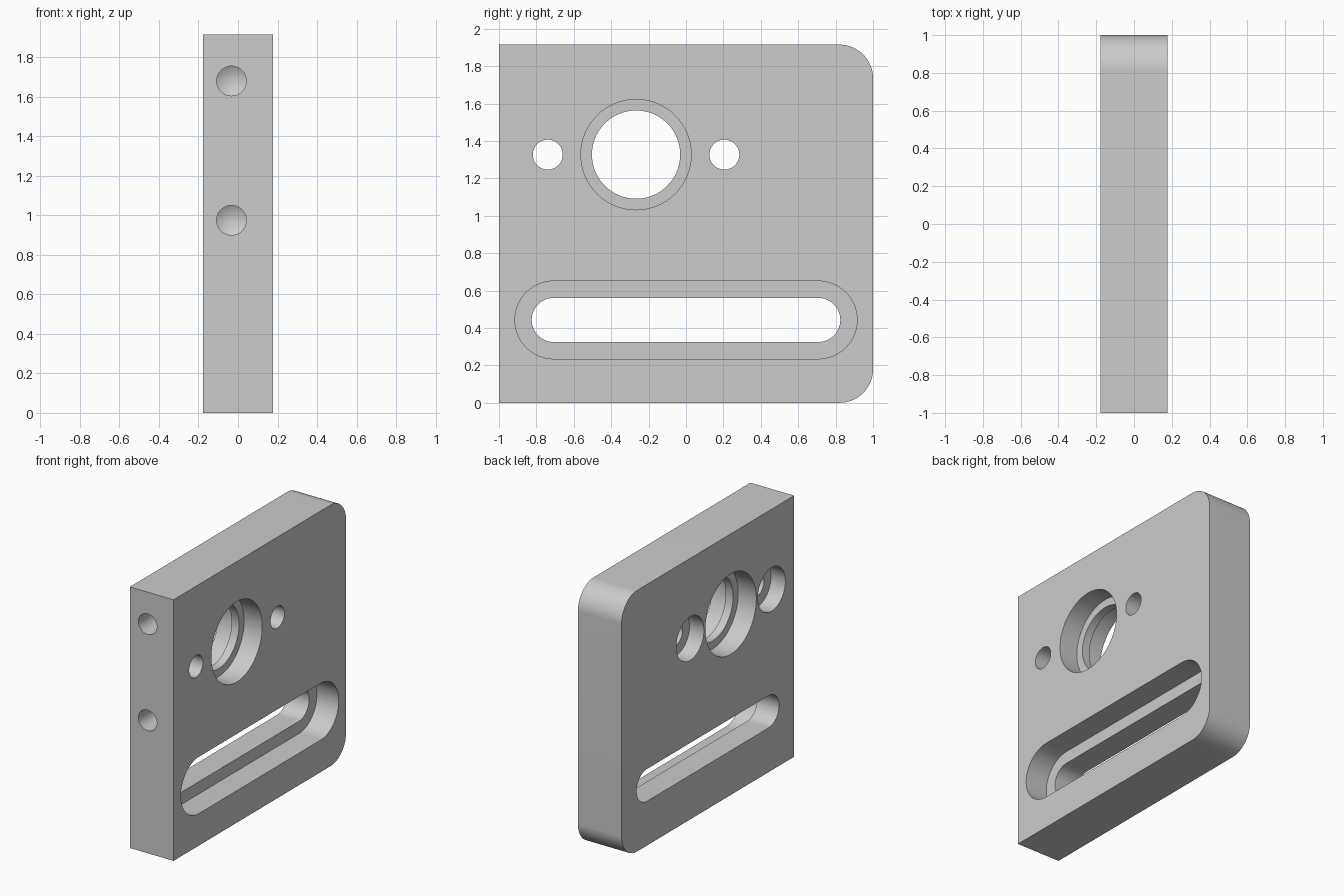
import bpy, bmesh
from math import sin, cos, pi
from mathutils import Vector

if "Cube" in bpy.data.objects:
    bpy.data.objects.remove(bpy.data.objects["Cube"], do_unlink=True)

HALF = 0.177      # half of the plate thickness
TOP = 1.915       # plate height
OVER = 0.05       # cutter overshoot


def arc(cy, cz, r, start, end, n):
    """Points (y, z) on an arc; angles in half turns."""
    angles = [pi * (start + (end - start) * i / n) for i in range(n + 1)]
    return [(cy + r * cos(a), cz + r * sin(a)) for a in angles]


def circle(cy, cz, r):
    return arc(cy, cz, r, 0, 2, 64)[:-1]


def slot(cz, half, r):
    return arc(half, cz, r, -0.5, 0.5, 32) + arc(-half, cz, r, 0.5, 1.5, 32)


def extrude(name, points, direction, tip=0):
    """Solid from an outline of 3D points, with an optional conical end."""
    bm = bmesh.new()
    base = bm.faces.new([bm.verts.new(p) for p in points])
    res = bmesh.ops.extrude_face_region(bm, geom=[base], use_keep_orig=True)
    verts = [g for g in res["geom"] if isinstance(g, bmesh.types.BMVert)]
    cap = [g for g in res["geom"] if isinstance(g, bmesh.types.BMFace)]
    bmesh.ops.translate(bm, verts=verts, vec=direction)
    if tip:
        poked = bmesh.ops.poke(bm, faces=cap)
        poked["verts"][0].co += Vector(direction).normalized() * tip
    bmesh.ops.recalc_face_normals(bm, faces=bm.faces[:])
    mesh = bpy.data.meshes.new(name)
    bm.to_mesh(mesh)
    bm.free()
    obj = bpy.data.objects.new(name, mesh)
    bpy.context.scene.collection.objects.link(obj)
    return obj


def prism(name, outline, x0, x1):
    return extrude(name, [(x0, y, z) for y, z in outline], (x1 - x0, 0, 0))


# Plate with two rounded rear corners
R = 0.18
outline = [(-1, TOP), (-1, 0)]
outline += arc(1 - R, R, R, -0.5, 0, 24) + arc(1 - R, TOP - R, R, 0, 0.5, 24)
plate = prism("mounting_plate", outline, -HALF, HALF)

left, right = HALF + OVER, -HALF - OVER
cutters = []

# Large bore with a thin lip in the middle
bore_y, bore_z = -0.267, 1.327
cutters.append(prism("bore_cutter", circle(bore_y, bore_z, 0.236), right, left))
for side, end in ((1, left), (-1, right)):
    cutters.append(prism("bore_recess_cutter", circle(bore_y, bore_z, 0.295), side * 0.03, end))

# Screw holes either side of the bore, counterbored on the right face
for side in (-1, 1):
    y = bore_y + side * 0.472
    cutters.append(prism("screw_cutter", circle(y, bore_z, 0.08), right, left))
    cutters.append(prism("screw_head_cutter", circle(y, bore_z, 0.16), right, -0.06))

# Long slot, stepped on the left face
cutters.append(prism("slot_cutter", slot(0.443, 0.707, 0.118), right, left))
cutters.append(prism("slot_recess_cutter", slot(0.443, 0.707, 0.208), 0, left))

# Drilled blind holes in the front edge
for z in (0.975, 1.68):
    ring = [(x, -1 - OVER, h) for x, h in circle(-0.033, z, 0.075)]
    cutters.append(extrude("drill_cutter", ring, (0, 0.45 + OVER, 0), tip=0.045))

# Cut everything out of the plate
bpy.ops.object.select_all(action="DESELECT")
bpy.context.view_layer.objects.active = plate
plate.select_set(True)
for cutter in cutters:
    cutter.hide_render = True
    mod = plate.modifiers.new("cut", "BOOLEAN")
    mod.operation = "DIFFERENCE"
    mod.solver = "EXACT"
    mod.object = cutter
    bpy.ops.object.modifier_apply(modifier=mod.name)
for cutter in cutters:
    bpy.data.objects.remove(cutter, do_unlink=True)

# Plain grey metal
grey = bpy.data.materials.new("plain_grey")
grey.use_nodes = True
colour = (0.6, 0.6, 0.6, 1)
grey.diffuse_color = colour
grey.node_tree.nodes["Principled BSDF"].inputs["Base Color"].default_value = colour
plate.data.materials.clear()
plate.data.materials.append(grey)

bpy.ops.object.shade_smooth_by_angle(angle=pi / 6)
